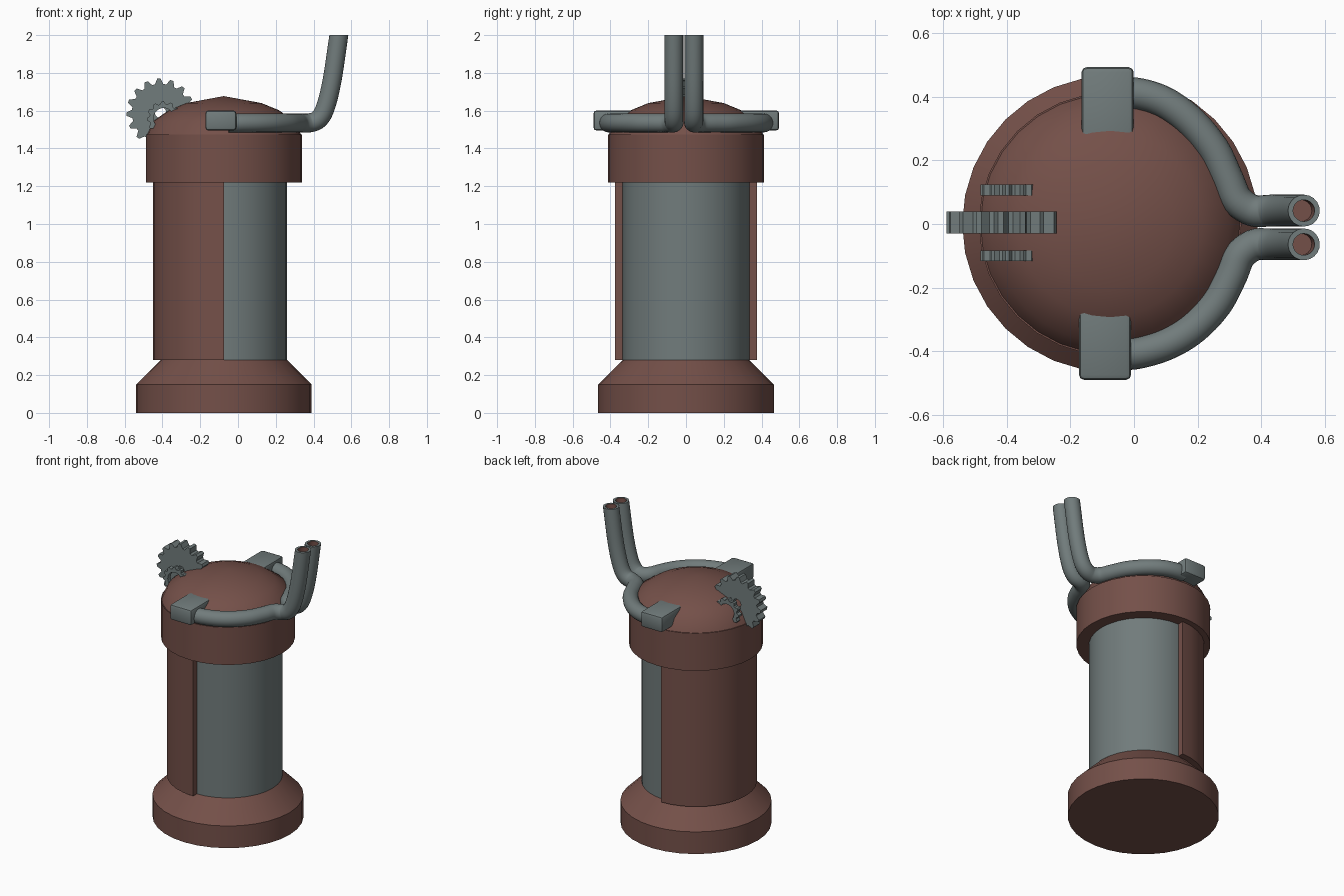
import bpy, bmesh, math
from mathutils import Vector

if "Cube" in bpy.data.objects:
    bpy.data.objects.remove(bpy.data.objects["Cube"])


def material(name, rgb):
    m = bpy.data.materials.new(name)
    m.diffuse_color = (*rgb, 1)
    m.use_nodes = True
    m.node_tree.nodes["Principled BSDF"].inputs["Base Color"].default_value = m.diffuse_color
    return m


BROWN = material("red brown", (0.175, 0.080, 0.066))
GREY = material("steel grey", (0.165, 0.200, 0.200))
CX = -0.075   # x of the body axis
SEG = 32


def finish(name, bm, *mats, angle=30):
    bmesh.ops.recalc_face_normals(bm, faces=bm.faces)
    me = bpy.data.meshes.new(name)
    bm.to_mesh(me)
    bm.free()
    ob = bpy.data.objects.new(name, me)
    bpy.context.collection.objects.link(ob)
    for m in mats:
        me.materials.append(m)
    bpy.ops.object.select_all(action='DESELECT')
    ob.select_set(True)
    bpy.context.view_layer.objects.active = ob
    bpy.ops.object.shade_smooth_by_angle(angle=math.radians(angle))
    return ob


def lathe(name, profile, mat, start=0.0, sweep=360.0, closed=False, angle=30):
    """Spin an (r, z) profile about the body axis."""
    bm = bmesh.new()
    full = sweep == 360.0
    n = SEG if full else SEG // 2
    rings = []
    for i in range(n if full else n + 1):
        a = math.radians(start + sweep * i / n)
        rings.append([bm.verts.new((CX + r * math.cos(a), r * math.sin(a), z)) for r, z in profile])
    k = len(profile)
    for i in range(n):
        p, q = rings[i], rings[(i + 1) % len(rings)]
        for j in range(k if closed else k - 1):
            l = (j + 1) % k
            bm.faces.new((p[j], q[j], q[l], p[l]))
    if not full:
        bm.faces.new(rings[0])
        bm.faces.new(rings[-1])
    bmesh.ops.remove_doubles(bm, verts=bm.verts, dist=1e-5)
    return finish(name, bm, mat, angle=angle)


# Body: base, core, half shell, cap and dome
lathe("base", [(0, 0), (0.465, 0), (0.465, 0.15), (0.335, 0.28), (0, 0.28)], BROWN)
lathe("core", [(0, 0.27), (0.335, 0.27), (0.335, 1.23), (0, 1.23)], GREY)
lathe("half_shell", [(0.33, 0.28), (0.376, 0.28), (0.376, 1.22), (0.33, 1.22)],
      BROWN, 90, 180, closed=True)
lathe("cap", [(0, 1.22), (0.413, 1.22), (0.413, 1.475), (0, 1.475)], BROWN)
lathe("dome", [(0.41, 1.47), (0.375, 1.545), (0.29, 1.603), (0.2, 1.64), (0, 1.677)], BROWN, angle=40)


def gear(name, x, z, y0, y1, outer, root, hole, teeth, phase=0.0):
    """Toothed ring lying in the xz plane."""
    bm = bmesh.new()
    n = teeth * 4
    loops = []
    for y in (y0, y1):
        out, inn = [], []
        for i in range(n):
            a = math.tau * (i + phase) / n
            r = outer if i % 4 < 2 else root
            for lst, rad in ((out, r), (inn, hole)):
                lst.append(bm.verts.new((x + rad * math.cos(a), y, z + rad * math.sin(a))))
        loops += [out, inn]
    o0, i0, o1, i1 = loops
    for i in range(n):
        j = (i + 1) % n
        for a, b in ((o0, i0), (i0, i1), (i1, o1), (o1, o0)):
            bm.faces.new((a[i], a[j], b[j], b[i]))
    return finish(name, bm, GREY, angle=15)


# Large gear with a smaller ring gear on each side
gear("large_gear", -0.41, 1.59, -0.03, 0.04, 0.18, 0.152, 0.03, 16)
gear("small_gear_back", -0.393, 1.56, 0.09, 0.124, 0.09, 0.076, 0.054, 12)
gear("small_gear_front", -0.393, 1.56, -0.116, -0.084, 0.09, 0.076, 0.054, 12)


# Clamp blocks holding the pipes, sunk into the dome
def clamp(name, cx, y0, y1):
    bm = bmesh.new()
    bmesh.ops.create_cube(bm, size=1)
    for v in bm.verts:
        v.co = Vector((cx + v.co.x * 0.164, (y0 + y1) / 2 + v.co.y * (y1 - y0), 1.548 + v.co.z * 0.106))
    bmesh.ops.bevel(bm, geom=bm.edges[:], offset=0.016, segments=2, affect='EDGES', profile=0.5)
    finish(name, bm, GREY)


clamp("clamp_back", -0.083, 0.18, 0.493)
clamp("clamp_front", -0.091, -0.49, -0.18)


# Pipes: round the cap, then bend upward, with hollow ends
def spline(pts, steps=5):
    P = [Vector(p) for p in pts]
    P = [2 * P[0] - P[1]] + P + [2 * P[-1] - P[-2]]
    out = []
    for i in range(1, len(P) - 2):
        a, b, c, d = P[i - 1:i + 3]
        for s in range(steps):
            t = s / steps
            out.append(0.5 * (2 * b + (c - a) * t + (2 * a - 5 * b + 4 * c - d) * t * t
                              + (3 * b - a - 3 * c + d) * t ** 3))
    return out + [P[-2]]


def pipe(name, plan, end_y, radius=0.05, bore=0.034, n=20):
    z = 1.535
    pts = [(x, y, z) for x, y in plan]
    pts += [(0.425, end_y, 1.553), (0.462, end_y, 1.615), (0.498, end_y, 1.76), (0.534, end_y, 2.0)]
    path = spline(pts)
    bm = bmesh.new()
    side = Vector((0, 0, 1)).cross(path[1] - path[0])

    def ring(c, u, v, r):
        return [bm.verts.new(c + r * (u * math.cos(math.tau * k / n) + v * math.sin(math.tau * k / n)))
                for k in range(n)]

    rings = []
    for i, c in enumerate(path):
        last = i == len(path) - 1
        t = Vector((0, 0, 1)) if last else (path[i + 1] - path[max(i - 1, 0)]).normalized()
        u = (side - t * side.dot(t)).normalized()
        side = u
        rings.append(ring(c, u, t.cross(u), radius))
    u, v = side, Vector((0, 0, 1)).cross(side)
    rings.append(ring(path[-1], u, v, bore))
    rings.append(ring(path[-1] + Vector((-0.009, 0, -0.06)), u, v, bore))
    for p, q in zip(rings, rings[1:]):
        for k in range(n):
            f = bm.faces.new((p[k], p[(k + 1) % n], q[(k + 1) % n], q[k]))
            f.material_index = 1 if q is rings[-1] else 0
    bm.faces.new(rings[0])
    bm.faces.new(rings[-1]).material_index = 1
    finish(name, bm, GREY, BROWN, angle=40)


pipe("pipe_back", [(-0.05, 0.412), (0.02, 0.408), (0.1, 0.38), (0.18, 0.32), (0.25, 0.235),
                   (0.293, 0.145), (0.325, 0.075), (0.375, 0.042)], 0.042)
pipe("pipe_front", [(-0.05, -0.41), (0.02, -0.404), (0.11, -0.375), (0.19, -0.325), (0.26, -0.25),
                    (0.305, -0.165), (0.333, -0.1), (0.378, -0.066)], -0.064)
